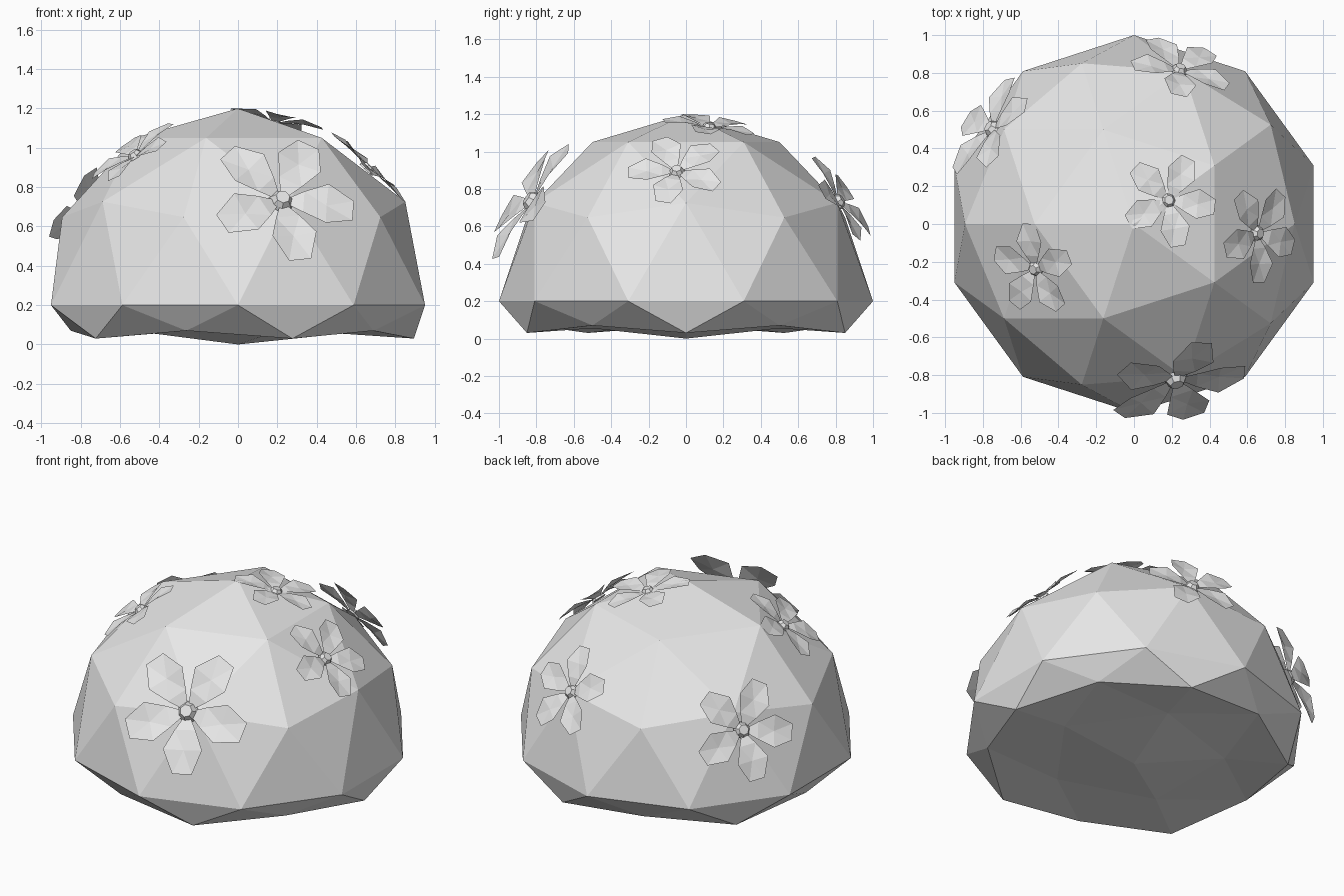
import bpy
import bmesh
import math
from mathutils import Matrix, Vector

cube = bpy.data.objects.get("Cube")
if cube:
    bpy.data.objects.remove(cube)

CENTRE = Vector((0, 0, 0.2))


def make_material(name, colour):
    mat = bpy.data.materials.new(name)
    mat.use_nodes = True
    mat.diffuse_color = colour
    mat.node_tree.nodes["Principled BSDF"].inputs["Base Color"].default_value = colour
    return mat


light_grey = make_material("light grey", (0.8, 0.8, 0.8, 1))


def make_object(name, bm):
    mesh = bpy.data.meshes.new(name)
    bm.to_mesh(mesh)
    bm.free()
    mesh.materials.append(light_grey)
    obj = bpy.data.objects.new(name, mesh)
    bpy.context.collection.objects.link(obj)
    return obj


# Bush: faceted dome whose underside is pressed almost flat
def base_height(z):
    if z > -0.05:
        return z
    if z > -0.5:
        return -0.17
    if z > -0.7:
        return -0.13
    if z > -0.9:
        return -0.145
    return -0.2


bm = bmesh.new()
bmesh.ops.create_icosphere(bm, subdivisions=2, radius=1,
                           matrix=Matrix.Rotation(math.pi, 4, "Z"))
for v in bm.verts:
    v.co.z = base_height(v.co.z)
bush = make_object("bush", bm)
bush.location = CENTRE


# Flower: five folded petals round a small raised centre
def make_flower(name, direction, distance, tip, radius):
    bm = bmesh.new()
    hub = bm.verts.new((0, 0, 0))
    for k in range(5):
        turn = Matrix.Rotation(math.tau * k / 5, 3, "Z")

        def vert(x, y, z):
            return bm.verts.new(turn @ Vector((x, y, z)))

        # left and right outline, with a shallow crease along the middle
        left = [vert(0.3, 0.17, 0.08), vert(0.62, 0.32, 0.14), vert(1, 0.16, 0.07)]
        right = [vert(0.3, -0.17, 0.08), vert(0.62, -0.32, 0.14), vert(1, -0.16, 0.07)]
        mid = vert(0.62, 0, 0.08)
        bm.faces.new((hub, right[0], left[0]))
        bm.faces.new((left[0], right[0], mid))
        bm.faces.new((right[0], right[1], mid))
        bm.faces.new((left[1], left[0], mid))
        bm.faces.new((right[1], right[2], mid))
        bm.faces.new((left[2], left[1], mid))
        bm.faces.new((right[2], left[2], mid))
    bmesh.ops.create_cone(bm, cap_ends=True, segments=7, radius1=0.18, radius2=0.1,
                          depth=0.12, matrix=Matrix.Translation((0, 0, 0.05)))

    # stand the flower on the dome, one petal pointing along the tip direction
    n = Vector(direction).normalized()
    t = Vector(tip)
    t = (t - n * t.dot(n)).normalized()
    frame = Matrix((t, n.cross(t), n)).transposed().to_4x4()
    bm.transform(Matrix.Translation(CENTRE + n * distance) @ frame @ Matrix.Scale(radius, 4))
    make_object(name, bm)


make_flower("top_flower", (0.19, 0.13, 0.97), 0.95, (0.42, 0.91, -0.2), 0.25)
make_flower("left_flower", (0.66, -0.05, 0.7), 0.95, (0, -1, -0.05), 0.26)
make_flower("right_flower", (-0.53, -0.24, 0.77), 0.95, (-0.1, 1, 0.23), 0.25)
make_flower("back_flower", (0.24, 0.81, 0.53), 1.0, (-0.03, -0.55, 0.83), 0.27)
make_flower("front_flower", (0.22, -0.82, 0.53), 1.0, (0.1, 0, -1), 0.37)
make_flower("back_right_flower", (-0.76, 0.51, 0.44), 1.0, (-0.1, -0.07, -1), 0.3)
